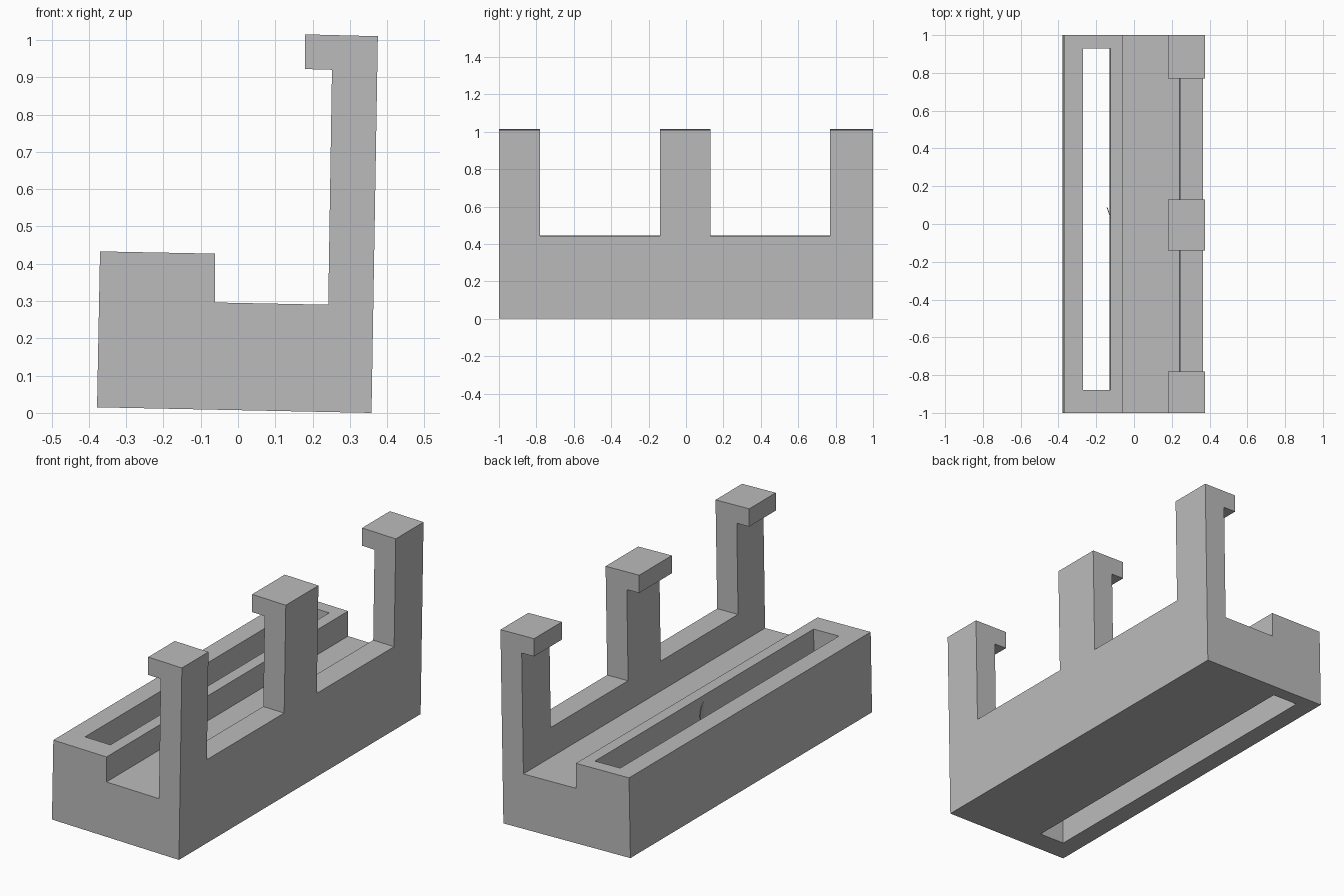
import bpy, bmesh, math
from mathutils import Vector, Matrix

cube = bpy.data.objects.get("Cube")
if cube:
    bpy.data.objects.remove(cube, do_unlink=True)

TILT = 0.0169  # the whole bracket leans slightly about y

grey = bpy.data.materials.new("plain_grey")
grey.use_nodes = True
colour = (0.5, 0.5, 0.5, 1)
grey.diffuse_color = colour
grey.node_tree.nodes["Principled BSDF"].inputs["Base Color"].default_value = colour


def make_prism(name, outline, sweep):
    """Extrude a closed 3D outline along the sweep vector."""
    bm = bmesh.new()
    face = bm.faces.new([bm.verts.new(p) for p in outline])
    result = bmesh.ops.extrude_face_region(bm, geom=[face])
    verts = [g for g in result["geom"] if isinstance(g, bmesh.types.BMVert)]
    bmesh.ops.translate(bm, verts=verts, vec=sweep)
    bmesh.ops.recalc_face_normals(bm, faces=bm.faces)
    mesh = bpy.data.meshes.new(name)
    bm.to_mesh(mesh)
    bm.free()
    obj = bpy.data.objects.new(name, mesh)
    bpy.context.collection.objects.link(obj)
    mesh.materials.append(grey)
    return obj


def cut_box(target, x, y, z):
    """Remove a tilted box, given its (min, max) range on each axis."""
    outline = [(x[0], y[0], z[0]), (x[1], y[0], z[0]),
               (x[1], y[0], z[1]), (x[0], y[0], z[1])]
    cutter = make_prism("cutter", outline, (0, y[1] - y[0], 0))
    cutter.hide_render = True
    centre = Vector(((x[0] + x[1]) / 2, 0, (z[0] + z[1]) / 2))
    cutter.data.transform(Matrix.Translation(centre)
                          @ Matrix.Rotation(TILT, 4, 'Y')
                          @ Matrix.Translation(-centre))
    mod = target.modifiers.new("cut", 'BOOLEAN')
    mod.operation = 'DIFFERENCE'
    mod.solver = 'EXACT'
    mod.object = cutter
    bpy.context.view_layer.objects.active = target
    bpy.ops.object.modifier_apply(modifier=mod.name)
    bpy.data.objects.remove(cutter, do_unlink=True)


# Bracket: stepped base and hooked back wall as one profile
profile = [(-.378, .015), (.358, .0), (.375, 1.01), (.18, 1.015), (.18, .922),
           (.252, .92), (.242, .29), (-.062, .296), (-.062, .427), (-.37, .433)]
bracket = make_prism("hooked_bracket", [(x, -1, z) for x, z in profile], (0, 2, 0))

# Gaps between the three hooks
for gap in ((-.78, -.14), (.13, .77)):
    cut_box(bracket, (.1, .6), gap, (.443, 1.2))

# Long slot straight through the raised rail
cut_box(bracket, (-.274, -.127), (-.88, .93), (-.2, .6))

# Small curved fin on the inner wall of the slot
wall, tip = Vector((-.12, .015, 0)), Vector((-.145, .09, 0))
arc = []
for i in range(9):
    a = math.pi * i / 8
    arc.append(wall.lerp(tip, math.sin(a)) + Vector((0, 0, .345 - .055 * math.cos(a))))
make_prism("slot_fin", arc, (.006, -.004, 0))
